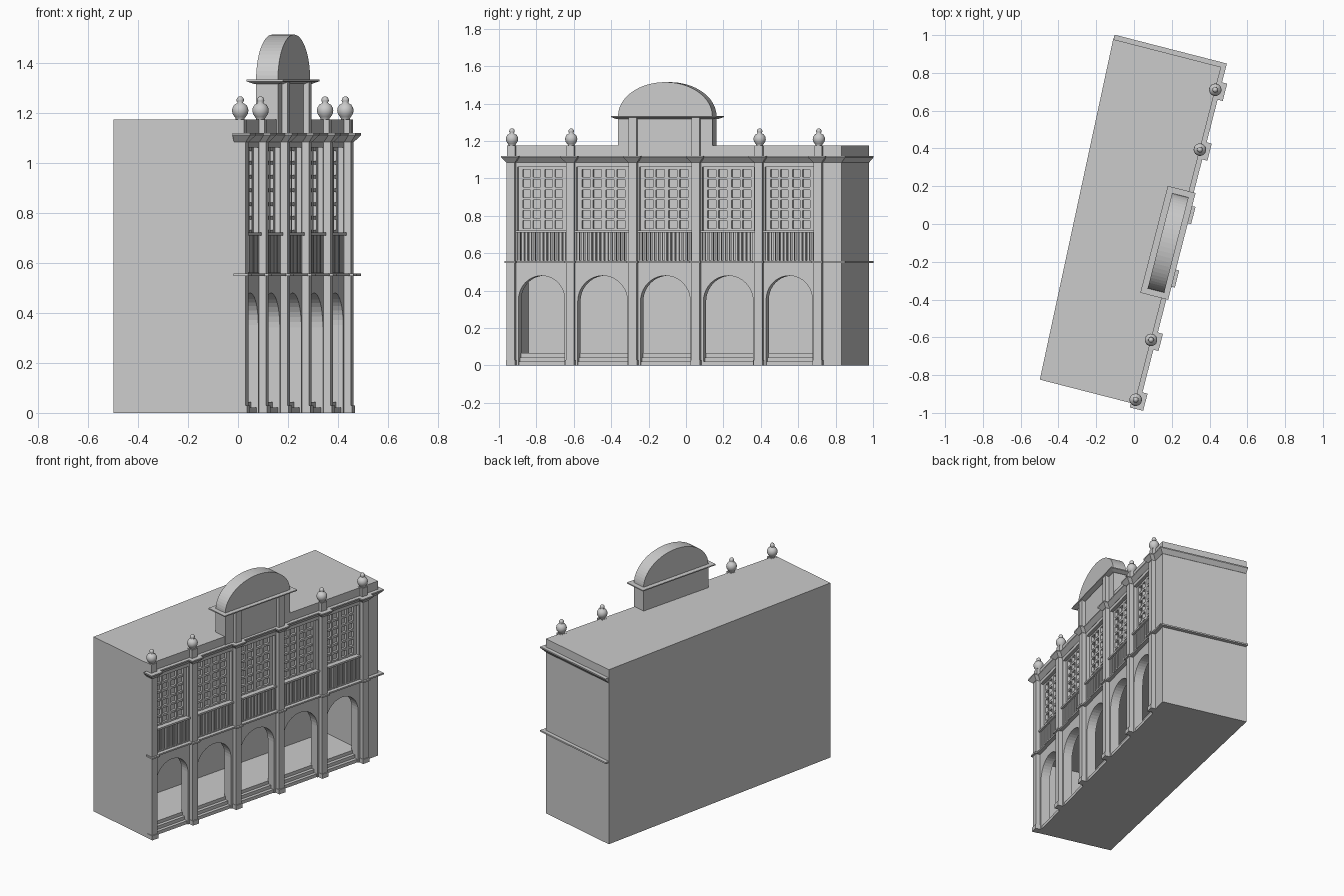
import bpy, bmesh, math

if "Cube" in bpy.data.objects:
    bpy.data.objects.remove(bpy.data.objects["Cube"])

# Local frame: +x points out of the facade, y runs along it; all is turned by ANGLE
ANGLE = math.radians(-14.4)
F = 0.24                                   # facade plane
SOUTH, NORTH = -0.922, 0.92                # ends of the block
MID = -0.052                               # axis of the five bays
PILLARS = [MID + d for d in (-0.847, -0.52, -0.1735, 0.1735, 0.52, 0.847)]
BAYS = [(a + b) / 2 for a, b in zip(PILLARS, PILLARS[1:])]
HALF = [(b - a) / 2 - 0.036 for a, b in zip(PILLARS, PILLARS[1:])]


def finish(name, bm):
    bmesh.ops.recalc_face_normals(bm, faces=bm.faces)
    me = bpy.data.meshes.new(name)
    bm.to_mesh(me)
    bm.free()
    ob = bpy.data.objects.new(name, me)
    ob.rotation_euler.z = ANGLE
    bpy.context.collection.objects.link(ob)
    return ob


def add_loft(bm, rings):
    """Closed solid through rings of 3D points."""
    vs = [[bm.verts.new(p) for p in r] for r in rings]
    n = len(vs[0])
    for a, b in zip(vs, vs[1:]):
        for i in range(n):
            j = (i + 1) % n
            bm.faces.new((a[i], a[j], b[j], b[i]))
    bm.faces.new(vs[0][::-1])
    bm.faces.new(vs[-1])


def rect(x0, x1, y0, y1, z):
    return [(x0, y0, z), (x1, y0, z), (x1, y1, z), (x0, y1, z)]


def add_box(bm, x0, x1, y0, y1, z0, z1):
    add_loft(bm, [rect(x0, x1, y0, y1, z0), rect(x0, x1, y0, y1, z1)])


def boxes(name, items):
    bm = bmesh.new()
    for it in items:
        add_box(bm, *it)
    return finish(name, bm)


def extrude_x(name, pts, x0, x1):
    bm = bmesh.new()
    add_loft(bm, [[(x, y, z) for y, z in pts] for x in (x0, x1)])
    return finish(name, bm)


def arc(cy, cz, ry, rz, n=20):
    return [(cy + ry * math.cos(math.pi * i / n), cz + rz * math.sin(math.pi * i / n))
            for i in range(n + 1)]


# Main block, with a back wall that is slightly out of parallel
bm = bmesh.new()
foot = [(-0.278, SOUTH), (F, SOUTH), (F, NORTH), (-0.35, NORTH)]
add_loft(bm, [[(x, y, z) for x, y in foot] for z in (0, 1.175)])
block = finish("main_block", bm)


def cut(cutter):
    cutter.hide_render = True
    cutter.hide_viewport = True
    m = block.modifiers.new(cutter.name, 'BOOLEAN')
    m.operation, m.solver, m.object = 'DIFFERENCE', 'EXACT', cutter


# Arcade porch, arched openings and window recesses
cut(boxes("porch_cutter", [(-0.12, 0.18, -0.9, 0.8, 0.066, 0.5)]))
for c, h in zip(BAYS, HALF):
    outline = [(c - h, -0.05), (c + h, -0.05)] + arc(c, 0.48 - h, h, h)
    cut(extrude_x("arch_cutter", outline, 0.165, 0.3))
    w = h + 0.006
    cut(boxes("window_cutter", [(0.2, 0.3, c - w, c + w, 0.562, 1.062)]))

# Steps in each arch
boxes("entrance_steps", [(0.16, x, c - h, c + h, 0, z)
                         for c, h in zip(BAYS, HALF)
                         for x, z in ((0.232, 0.022), (0.21, 0.044), (0.188, 0.066))])

# Window frames and glazing bars
bars, balusters = [], []
for c, h in zip(BAYS, HALF):
    w = h + 0.006
    for i in range(5):
        y = c + (i / 2 - 1) * (w - 0.012)
        t = 0.012 if i in (0, 2, 4) else 0.007
        bars.append((0.195, 0.218, y - t, y + t, 0.72, 1.062))
    for i in range(7):
        z = 0.726 + i * 0.055
        bars.append((0.195, 0.216, c - w, c + w, z - 0.007, z + 0.007))
    # Balustrade under each window
    for i in range(13):
        y = c + (i / 6 - 1) * (w - 0.008)
        balusters.append((0.222, 0.237, y - 0.006, y + 0.006, 0.555, 0.712))
    balusters.append((0.215, 0.25, c - h - 0.02, c + h + 0.02, 0.71, 0.722))
boxes("window_bars", bars)
boxes("balustrades", balusters)

# Pilasters, the middle two rising through the attic
boxes("pilasters", [(0.22, 0.268, p - 0.022, p + 0.022, 0, 1.325 if i in (2, 3) else 1.1)
                    for i, p in enumerate(PILLARS)])
boxes("pilaster_bases", [(0.225, 0.274, p - 0.025, p + 0.025, 0, 0.03) for p in PILLARS])


# Horizontal mouldings along the facade and north side, breaking out at pilasters
def moulding(name, levels):
    bm = bmesh.new()
    add_loft(bm, [[(-0.277, SOUTH + 0.002, z), (F + o, SOUTH + 0.002, z),
                   (F + o, NORTH + o, z), (-0.349, NORTH + o, z)] for z, o in levels])
    for p in PILLARS:
        add_loft(bm, [rect(0.22, 0.268 + o, p - 0.022 - o, p + 0.022 + o, z)
                      for z, o in levels])
    return finish(name, bm)


def band(name, levels):
    bm = bmesh.new()
    add_loft(bm, [rect(0.21, F + o, SOUTH, NORTH + o, z) for z, o in levels])
    add_loft(bm, [[(-0.349, NORTH - 0.01, z), (0.23, NORTH - 0.01, z),
                   (0.23, NORTH + o, z), (-0.349, NORTH + o, z)] for z, o in levels])
    for p in PILLARS:
        add_loft(bm, [rect(0.22, 0.268 + o / 2, p - 0.022 - o / 3, p + 0.022 + o / 3, z)
                      for z, o in levels])
    return finish(name, bm)


moulding("main_cornice", [(1.085, 0.001), (1.112, 0.025), (1.12, 0.025)])
band("string_course", [(0.548, 0.025), (0.558, 0.025)])

# Attic and rounded pediment
boxes("attic_wall", [(0.155, 0.245, MID - 0.26, MID + 0.26, 1.12, 1.326)])
bm = bmesh.new()
add_loft(bm, [rect(0.155 - o, 0.243 + o, MID - 0.26 - o, MID + 0.26 + o, z)
              for z, o in ((1.318, 0.008), (1.328, 0.032), (1.335, 0.032))])
finish("attic_cornice", bm)
extrude_x("rounded_pediment", arc(MID, 1.334, 0.26, 0.181, 32), 0.155, 0.245)

# Pedestals and urns over the outer pilasters
ends = [PILLARS[i] for i in (0, 1, 4, 5)]
boxes("urn_pedestals", [(0.218, 0.262, p - 0.022, p + 0.022, 1.11, 1.176) for p in ends])
profile = [(0.018, 1.172), (0.018, 1.18), (0.022, 1.185), (0.03, 1.197), (0.033, 1.21),
           (0.031, 1.222), (0.024, 1.234), (0.013, 1.24), (0.011, 1.243), (0.015, 1.25),
           (0.014, 1.258), (0.009, 1.265), (0.002, 1.268)]
for p in ends:
    bm = bmesh.new()
    add_loft(bm, [[(F + r * math.cos(a), p + r * math.sin(a), z)
                   for a in (2 * math.pi * k / 20 for k in range(20))] for r, z in profile])
    for f in bm.faces:
        f.smooth = True
    finish("urn", bm)
